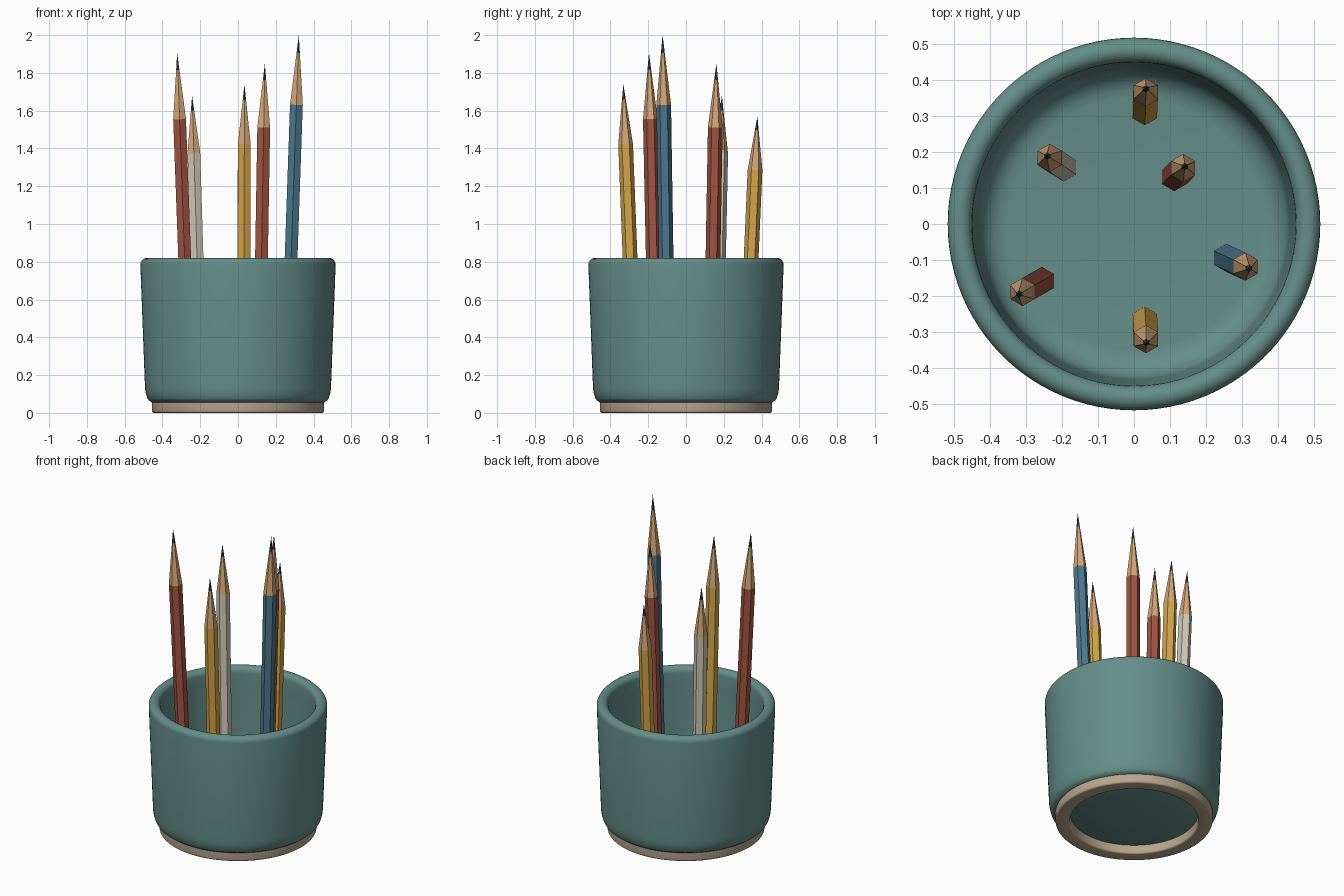
import bpy, bmesh, math
from mathutils import Vector

cube = bpy.data.objects.get("Cube")
if cube:
    bpy.data.objects.remove(cube, do_unlink=True)


def material(name, rgb):
    m = bpy.data.materials.new(name)
    m.use_nodes = True
    m.diffuse_color = (*rgb, 1)
    m.node_tree.nodes["Principled BSDF"].inputs["Base Color"].default_value = (*rgb, 1)
    return m


glaze = material("teal glaze", (0.13, 0.27, 0.25))
clay = material("bare clay", (0.48, 0.38, 0.27))
wood = material("bare wood", (0.66, 0.39, 0.19))
lead = material("dark lead", (0.035, 0.06, 0.08))
paints = {
    "yellow": material("yellow paint", (0.66, 0.38, 0.07)),
    "red": material("red paint", (0.36, 0.09, 0.055)),
    "blue": material("blue paint", (0.075, 0.19, 0.27)),
    "cream": material("cream paint", (0.63, 0.59, 0.47)),
}


def finish(name, bm, mats):
    mesh = bpy.data.meshes.new(name)
    bmesh.ops.recalc_face_normals(bm, faces=bm.faces)
    bm.to_mesh(mesh)
    bm.free()
    for m in mats:
        mesh.materials.append(m)
    obj = bpy.data.objects.new(name, mesh)
    bpy.context.collection.objects.link(obj)
    return obj


def lathe(name, profile, mat, closed=False):
    """Spin a (radius, height) profile about the z axis."""
    bm = bmesh.new()
    verts = [bm.verts.new((r, 0, z)) for r, z in profile]
    pairs = list(zip(verts, verts[1:]))
    if closed:
        pairs.append((verts[-1], verts[0]))
    edges = [bm.edges.new(p) for p in pairs]
    bmesh.ops.spin(bm, geom=verts + edges, axis=(0, 0, 1), cent=(0, 0, 0),
                   angle=math.tau, steps=96, use_merge=True)
    bmesh.ops.remove_doubles(bm, verts=bm.verts, dist=1e-5)
    obj = finish(name, bm, [mat])
    obj.data.shade_smooth()
    obj.data.set_sharp_from_angle(angle=math.radians(40))
    return obj


def arc(cx, cz, rx, rz, start, end, n=6):
    angles = [math.radians(start + (end - start) * i / n) for i in range(n + 1)]
    return [(cx + rx * math.cos(a), cz + rz * math.sin(a)) for a in angles]


# Cup: underside, rounded heel, tapered wall, rolled rim, curved inside
cup_profile = ([(0, 0.055), (0.455, 0.055)]
               + arc(0.455, 0.15, 0.038, 0.095, -60, 0)
               + arc(0.483, 0.786, 0.034, 0.034, 0, 180, 10)
               + [(0.447, 0.72)]
               + arc(0.35, 0.17, 0.08, 0.08, 0, -90)
               + [(0, 0.09)])
lathe("cup", cup_profile, glaze)

# Foot ring: hollow unglazed band under the cup
foot_profile = (arc(0.445, 0.012, 0.01, 0.012, -90, 0, 3) + [(0.455, 0.058)]
                + [(0.371, 0.058)] + arc(0.381, 0.012, 0.01, 0.012, 180, 270, 3))
lathe("foot_ring", foot_profile, clay, closed=True)


def pencil(name, paint, base, tip):
    """Hexagonal pencil from base to tip: painted shaft, wood cone, lead point."""
    base, tip = Vector(base), Vector(tip)
    axis = tip - base
    length = axis.length
    radius = 0.039
    levels = [(0, radius), (0.806, radius), (0.95, radius * 0.26)]
    bm = bmesh.new()
    rings = []
    for t, r in levels:
        rings.append([bm.verts.new((r * math.sin(k * math.pi / 3),
                                    r * math.cos(k * math.pi / 3), t * length))
                      for k in range(6)])
    point = bm.verts.new((0, 0, length))
    bm.faces.new(rings[0])
    for k in range(6):
        j = (k + 1) % 6
        for level in range(2):
            low, high = rings[level], rings[level + 1]
            bm.faces.new((low[k], low[j], high[j], high[k])).material_index = level
        bm.faces.new((rings[2][k], rings[2][j], point)).material_index = 2
    obj = finish(name, bm, [paints[paint], wood, lead])
    obj.rotation_mode = "QUATERNION"
    obj.rotation_quaternion = Vector((0, 0, 1)).rotation_difference(axis)
    obj.location = base


# Pencils leaning outward from the floor of the cup
pencil("yellow_pencil_back", "yellow", (0.03, 0.313, 0.1), (0.033, 0.378, 1.57))
pencil("cream_pencil", "cream", (-0.195, 0.157, 0.1), (-0.243, 0.19, 1.68))
pencil("red_pencil_right", "red", (0.112, 0.13, 0.1), (0.142, 0.161, 1.85))
pencil("blue_pencil", "blue", (0.256, -0.094, 0.1), (0.322, -0.124, 2.0))
pencil("red_pencil_left", "red", (-0.256, -0.158, 0.1), (-0.322, -0.196, 1.905))
pencil("yellow_pencil_front", "yellow", (0.03, -0.268, 0.1), (0.034, -0.332, 1.74))
